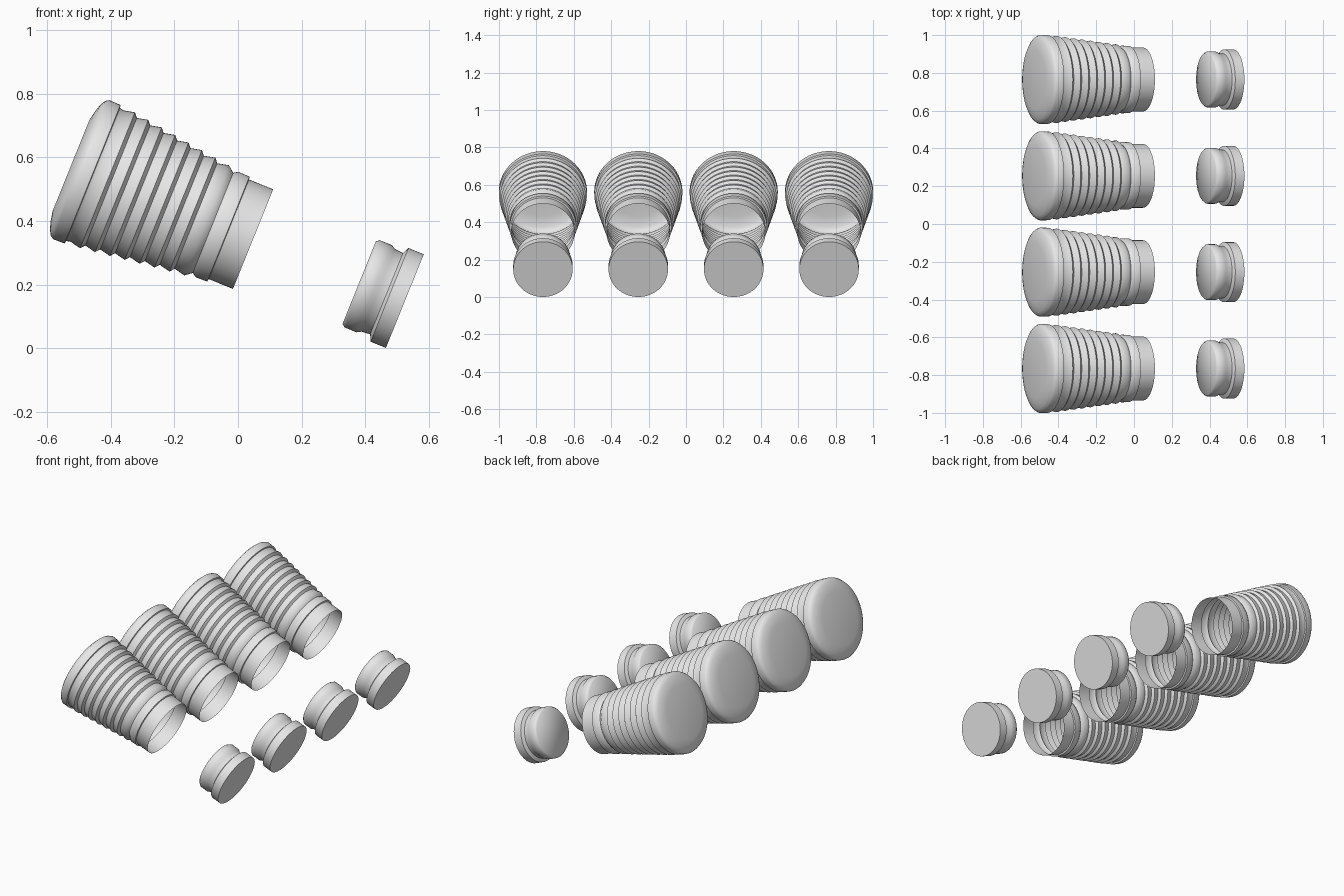
import bpy, bmesh, math

cube = bpy.data.objects.get("Cube")
if cube:
    bpy.data.objects.remove(cube, do_unlink=True)

grey = bpy.data.materials.new("light_grey")
grey.use_nodes = True
grey.diffuse_color = (0.8, 0.8, 0.8, 1)
grey.node_tree.nodes["Principled BSDF"].inputs["Base Color"].default_value = (0.8, 0.8, 0.8, 1)

SEGMENTS = 64
TILT = math.radians(-68)


def lathe(name, profile, location, close_start):
    """Turn a (radius, distance) profile about local z; the last ring is closed."""
    bm = bmesh.new()
    rings = []
    for radius, z in profile:
        ring = []
        for i in range(SEGMENTS):
            a = math.tau * i / SEGMENTS
            ring.append(bm.verts.new((radius * math.cos(a), radius * math.sin(a), z)))
        rings.append(ring)
    for low, high in zip(rings, rings[1:]):
        for i in range(SEGMENTS):
            j = (i + 1) % SEGMENTS
            bm.faces.new((low[i], low[j], high[j], high[i]))
    bm.faces.new(rings[-1])
    if close_start:
        bm.faces.new(rings[0][::-1])
    mesh = bpy.data.meshes.new(name)
    bm.to_mesh(mesh)
    bm.free()
    mesh.materials.append(grey)
    obj = bpy.data.objects.new(name, mesh)
    bpy.context.collection.objects.link(obj)
    obj.location = location
    obj.rotation_euler = (0, TILT, 0)
    bpy.ops.object.select_all(action='DESELECT')
    obj.select_set(True)
    bpy.context.view_layer.objects.active = obj
    bpy.ops.object.shade_smooth_by_angle(angle=math.radians(62))
    return obj


# Bottle: open neck, collar and shoulder groove
bottle = [(0.169, 0), (0.169, 0.082), (0.178, 0.084), (0.179, 0.122), (0.17, 0.136)]

# Sawtooth ribs on the widening body
RIBS, PITCH = 8, 0.048
for i in range(RIBS):
    t = 0.158 + PITCH * i
    crest = 0.187 + 0.13 * (t - 0.158)
    bottle += [(crest, t), (crest - 0.008, t + 0.036)]

# Base rim and rounded bottom
bottle += [(0.226, 0.543), (0.235, 0.545), (0.236, 0.583), (0.229, 0.594),
           (0.212, 0.604), (0.185, 0.612), (0.155, 0.618)]

# Stopper: wide head, groove and plug
stopper = [(0.159, 0), (0.159, 0.052), (0.138, 0.062), (0.14, 0.09),
           (0.148, 0.104), (0.148, 0.145), (0.14, 0.155)]

for n in range(4):
    y = -0.765 + 0.51 * n
    lathe(f"bottle_{n + 1}", bottle, (0.0475, y, 0.343), False)
    lathe(f"stopper_{n + 1}", stopper, (0.525, y, 0.148), True)
